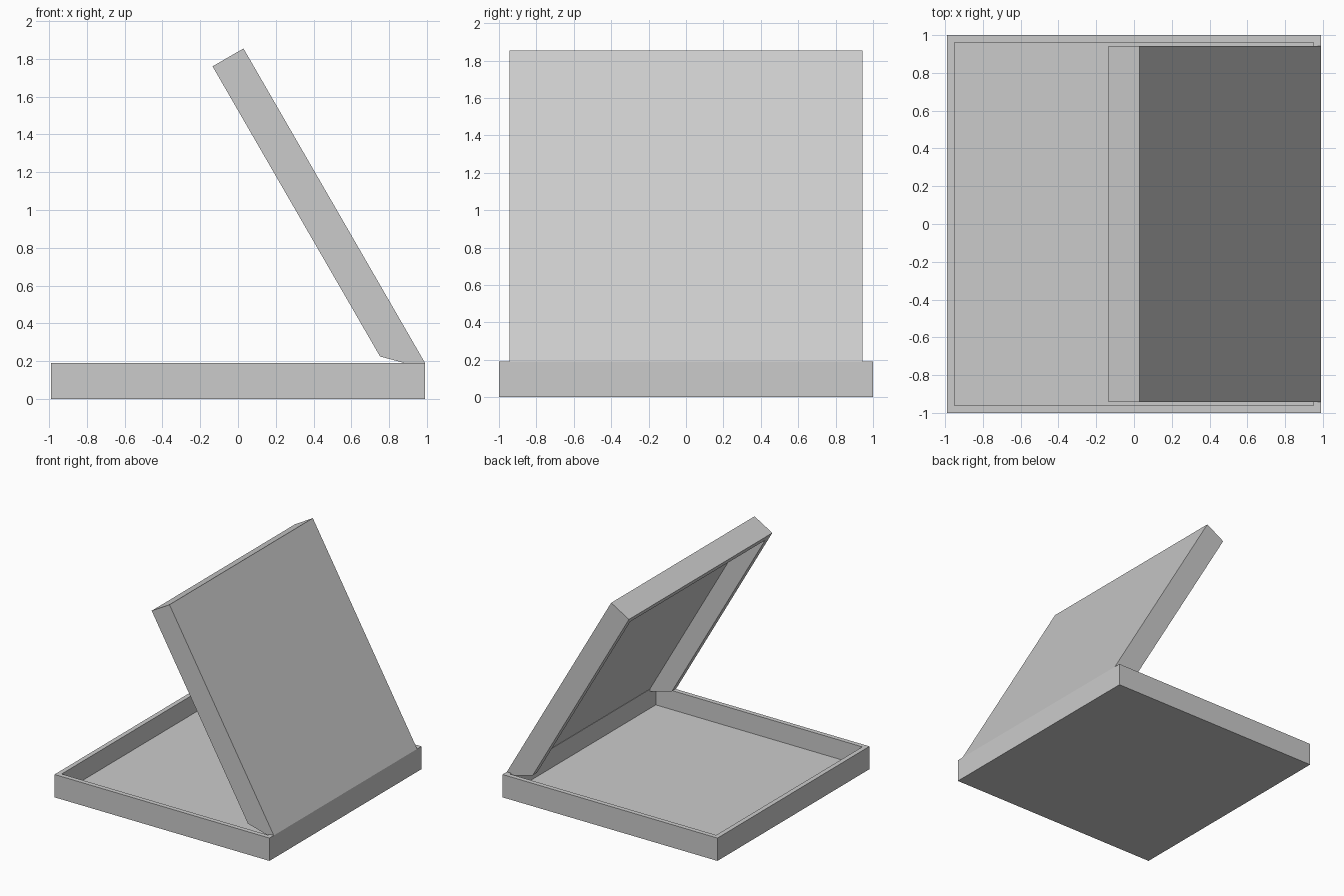
import bpy, bmesh
from math import sin, cos, radians

if "Cube" in bpy.data.objects:
    bpy.data.objects.remove(bpy.data.objects["Cube"])

ANGLE = radians(60)
HINGE = (0.99, 0.19)
WALL, FLOOR = 0.055, 0.031


def make_object(name, bm):
    bmesh.ops.recalc_face_normals(bm, faces=bm.faces)
    mesh = bpy.data.meshes.new(name)
    bm.to_mesh(mesh)
    bm.free()
    obj = bpy.data.objects.new(name, mesh)
    bpy.context.collection.objects.link(obj)
    return obj


def extrude_profile(name, points, half_width, inset=0):
    """Extrude an x-z outline along y; optionally hollow it from the top."""
    bm = bmesh.new()
    face = bm.faces.new([bm.verts.new((x, -half_width, z)) for x, z in points])
    ext = bmesh.ops.extrude_face_region(bm, geom=[face])
    moved = [g for g in ext["geom"] if isinstance(g, bmesh.types.BMVert)]
    bmesh.ops.translate(bm, verts=moved, vec=(0, 2 * half_width, 0))
    bmesh.ops.recalc_face_normals(bm, faces=bm.faces)
    if inset:
        top = max(bm.faces, key=lambda f: f.calc_center_median().z)
        bmesh.ops.inset_region(bm, faces=[top], thickness=inset)
        sunk = bmesh.ops.extrude_face_region(bm, geom=[top])
        verts = [g for g in sunk["geom"] if isinstance(g, bmesh.types.BMVert)]
        bmesh.ops.translate(bm, verts=verts, vec=(0, 0, FLOOR - 0.19))
        if top.is_valid:
            bmesh.ops.delete(bm, geom=[top], context='FACES')
    return make_object(name, bm)


def lid_point(u, v):
    """Lid coordinates: u up along the lid, v through its thickness."""
    return (HINGE[0] - u * cos(ANGLE) - v * sin(ANGLE),
            HINGE[1] + u * sin(ANGLE) - v * cos(ANGLE))


# Open tray at the bottom
extrude_profile("base_tray", [(-0.99, 0), (0.99, 0), (0.99, 0.19), (-0.99, 0.19)], 1.0, WALL)

# Tilted lid with bevelled hinge end
LENGTH, THICK = 1.922, 0.189
lid = extrude_profile("lid", [lid_point(u, v) for u, v in (
    (0, 0), (LENGTH, 0), (LENGTH, THICK), (0.15, THICK), (0.0, 0.04))], 0.943)

# Recess in the lid, open towards the hinge
cutter = extrude_profile("lid_recess_cutter", [lid_point(u, v) for u, v in (
    (-0.3, FLOOR), (LENGTH - WALL, FLOOR), (LENGTH - WALL, 0.4), (-0.3, 0.4))], 0.943 - WALL)
cutter.hide_render = True
cutter.hide_set(True)
recess = lid.modifiers.new("recess", 'BOOLEAN')
recess.operation = 'DIFFERENCE'
recess.solver = 'EXACT'
recess.object = cutter
